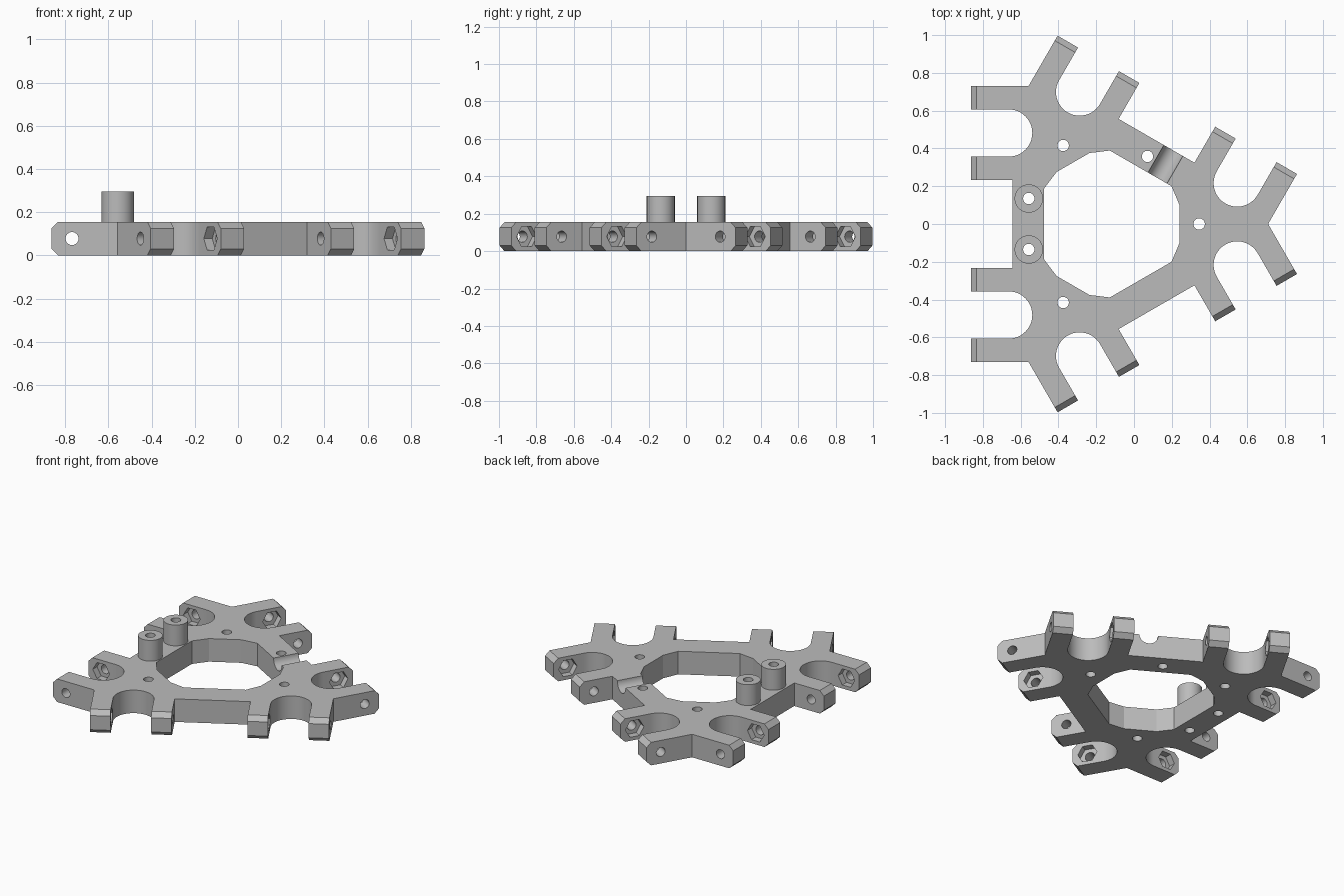
import bpy, bmesh
from math import pi, radians, sin, cos
from mathutils import Matrix, Vector

if "Cube" in bpy.data.objects:
    bpy.data.objects.remove(bpy.data.objects["Cube"])

THICK = 0.155
MID = THICK / 2
CENTRE = Matrix.Translation((-0.135, 0, 0))
ARM_L, ARM_W, SLOT = 0.306, 0.125, 0.25     # arm length, arm width, slot width
PAIR_W = 2 * ARM_W + SLOT
PIN_U = ARM_L - 0.095                       # position of the cross hole on an arm
HOLE_R = 0.03

grey = bpy.data.materials.new("grey plastic")
grey.use_nodes = True
grey.diffuse_color = (0.5, 0.5, 0.5, 1)
grey.node_tree.nodes["Principled BSDF"].inputs["Base Color"].default_value = (0.5, 0.5, 0.5, 1)


def spin(deg):
    return Matrix.Rotation(radians(deg), 4, "Z")


def pair_frame(corner, side):
    """Frame of one arm pair: x runs out along the arms, y runs across them."""
    mirror = Matrix.Diagonal((1, side, 1, 1))
    return CENTRE @ spin(120 * corner) @ mirror @ Matrix.Translation((0.845, 0, 0)) @ spin(60)


def make_object(name, bm):
    bmesh.ops.recalc_face_normals(bm, faces=bm.faces)
    mesh = bpy.data.meshes.new(name)
    bm.to_mesh(mesh)
    bm.free()
    mesh.materials.append(grey)
    obj = bpy.data.objects.new(name, mesh)
    bpy.context.collection.objects.link(obj)
    return obj


def add_prism(bm, points, z0, z1):
    """Extrude a flat outline upwards."""
    face = bm.faces.new([bm.verts.new((p[0], p[1], z0)) for p in points])
    top = bmesh.ops.extrude_face_region(bm, geom=[face])["geom"]
    verts = [v for v in top if isinstance(v, bmesh.types.BMVert)]
    bmesh.ops.translate(bm, verts=verts, vec=(0, 0, z1 - z0))


def add_cylinder(bm, radius, depth, matrix, segments=48):
    bmesh.ops.create_cone(bm, cap_ends=True, segments=segments, radius1=radius,
                          radius2=radius, depth=depth, matrix=matrix)


def smooth(obj):
    bpy.ops.object.select_all(action="DESELECT")
    obj.select_set(True)
    bpy.context.view_layer.objects.active = obj
    bpy.ops.object.shade_smooth_by_angle(angle=radians(10))


def cut(obj, bm):
    """Subtract a cutter mesh, then remove the cutter."""
    cutter = make_object("cutter", bm)
    mod = obj.modifiers.new("cut", "BOOLEAN")
    mod.object, mod.operation, mod.solver = cutter, "DIFFERENCE", "EXACT"
    bpy.context.view_layer.objects.active = obj
    bpy.ops.object.modifier_apply(modifier=mod.name)
    bpy.data.objects.remove(cutter)


# Outline of one arm pair, with the round-bottomed slot between the arms
half = [(0, 0), (ARM_L, 0), (ARM_L, ARM_W)]
for i in range(25):
    a = pi * i / 24
    half.append((0.106 - SLOT / 2 * sin(a), PAIR_W / 2 - SLOT / 2 * cos(a)))
half += [(ARM_L, PAIR_W - ARM_W), (ARM_L, PAIR_W), (0.086, PAIR_W)]

outline, tips = [], []
for corner in range(3):
    for side in (-1, 1):
        frame = pair_frame(corner, side)
        pts = [frame @ Vector((u, v, 0)) for u, v in half]
        outline += pts[:0:-1] if side < 0 else pts
        tips += [frame @ Vector((ARM_L, v, 0))
                 for v in (ARM_W / 2, PAIR_W - ARM_W / 2)]

# Plate body with chamfered arm tips
bm = bmesh.new()
add_prism(bm, outline, 0, THICK)


def is_tip(edge):
    mid = (edge.verts[0].co + edge.verts[1].co) / 2
    return any((mid.xy - t.xy).length < 0.005 for t in tips)


bmesh.ops.bevel(bm, geom=[e for e in bm.edges if is_tip(e)], offset=0.03,
                segments=1, affect="EDGES")
plate = make_object("plate", bm)

# Central opening, cross holes through the arms, vertical screw holes
bm = bmesh.new()
opening = [CENTRE @ spin(120 * c + a) @ Vector((0.389, 0, 0))
           for c in range(3) for a in (-31, -15, 15, 31)]
add_prism(bm, opening, -0.1, 0.3)
across = Matrix.Rotation(pi / 2, 4, "X")
for corner in range(3):
    for side in (-1, 1):
        place = pair_frame(corner, side) @ Matrix.Translation((PIN_U, PAIR_W / 2, MID))
        add_cylinder(bm, HOLE_R, PAIR_W + 0.1, place @ across, 48)
    add_cylinder(bm, HOLE_R, 0.6, CENTRE @ spin(120 * corner) @ Matrix.Translation((0.48, 0, 0)))
bar = CENTRE @ spin(60)
add_cylinder(bm, HOLE_R, 0.6, bar @ Matrix.Translation((0.413, 0, 0)))
post_spots = [(-0.557, y, 0) for y in (-0.135, 0.135)]
for spot in post_spots:
    add_cylinder(bm, HOLE_R, 0.6, Matrix.Translation(spot))
cut(plate, bm)

# Hexagonal nut pockets facing each slot, and the round groove over one bar
bm = bmesh.new()
for corner in range(3):
    for side in (-1, 1):
        place = pair_frame(corner, side) @ Matrix.Translation((PIN_U, PAIR_W / 2, MID))
        add_cylinder(bm, 0.062, SLOT + 0.09, place @ across @ spin(30), 6)
groove = bar @ Matrix.Translation((0.42, -0.103, THICK)) @ Matrix.Rotation(pi / 2, 4, "Y")
add_cylinder(bm, 0.058, 0.3, groove)
cut(plate, bm)
smooth(plate)

# Hollow posts on the left-hand bar
for name, spot in zip(("front_post", "back_post"), post_spots):
    bm = bmesh.new()
    ring = [bm.verts.new((r, 0, z)) for r, z in
            ((HOLE_R, THICK), (0.075, THICK), (0.075, 0.295), (HOLE_R, 0.295))]
    edges = [bm.edges.new((ring[i], ring[(i + 1) % 4])) for i in range(4)]
    bmesh.ops.spin(bm, geom=edges, axis=(0, 0, 1), cent=(0, 0, 0), angle=2 * pi,
                   steps=48, use_merge=True)
    bmesh.ops.remove_doubles(bm, verts=bm.verts, dist=0.0001)
    post = make_object(name, bm)
    post.location = spot
    smooth(post)
